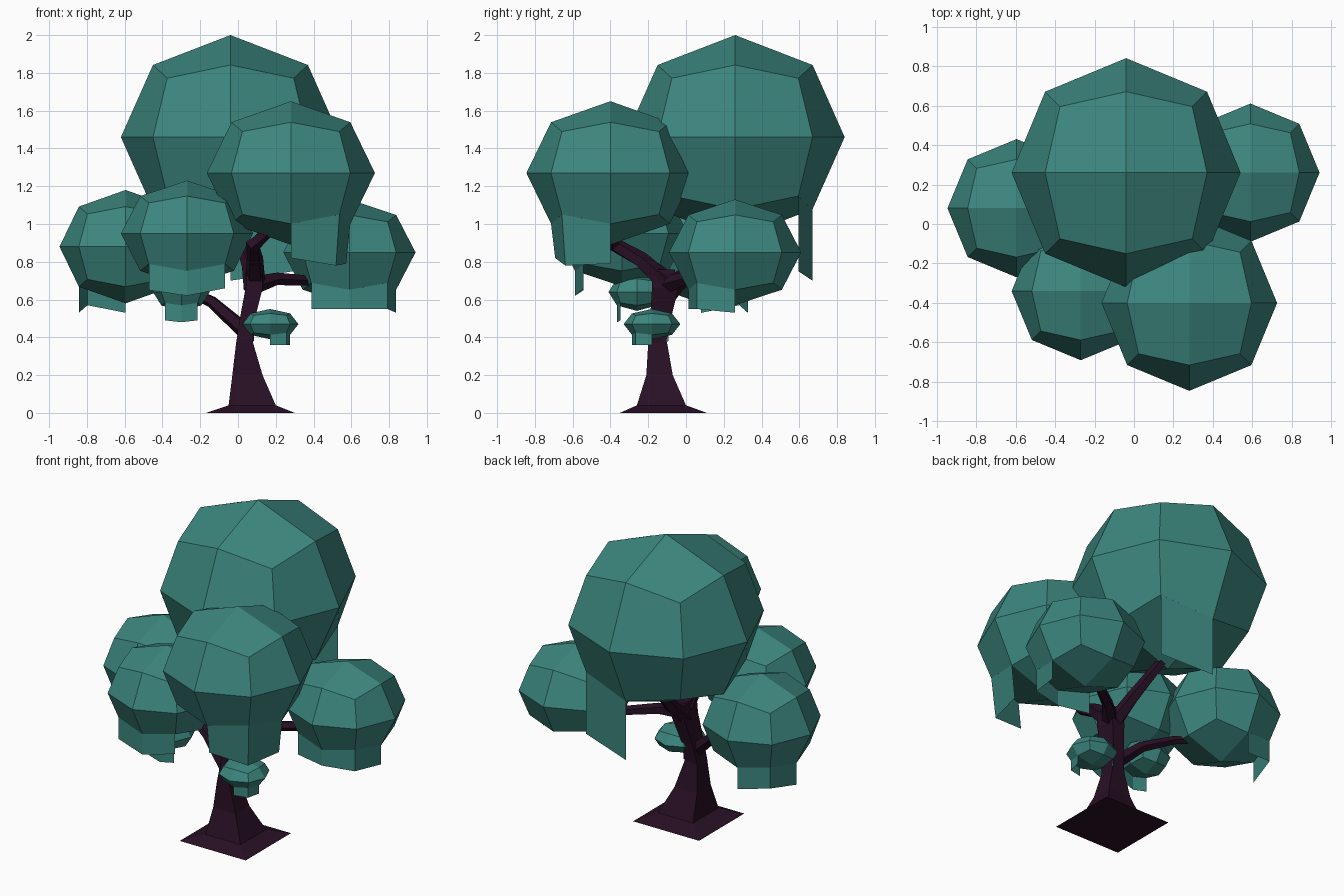
import bpy, bmesh, math
from mathutils import Vector

cube = bpy.data.objects.get("Cube")
if cube:
    bpy.data.objects.remove(cube, do_unlink=True)


def material(name, rgb):
    m = bpy.data.materials.new(name)
    m.use_nodes = True
    col = (*rgb, 1)
    m.diffuse_color = col
    m.node_tree.nodes["Principled BSDF"].inputs["Base Color"].default_value = col
    return m


leaf = material("teal leaves", (0.045, 0.24, 0.21))
bark = material("dark plum bark", (0.021, 0.005, 0.018))


def finish(bm, name, mat):
    mesh = bpy.data.meshes.new(name)
    bm.to_mesh(mesh)
    bm.free()
    mesh.materials.append(mat)
    obj = bpy.data.objects.new(name, mesh)
    bpy.context.collection.objects.link(obj)
    return obj


def ring_point(k):
    """Lower rim of a rounded cube: even k = edge middle, odd k = corner."""
    a = k * math.pi / 4
    flat, drop = (0.707, -0.707) if k % 2 == 0 else (0.816, -0.577)
    return Vector((math.cos(a) * flat, math.sin(a) * flat, drop))


def leaf_clump(name, centre, r, rz, curtains, taper=1.0):
    """Rounded cube of leaves with thin curtains hanging from its lower rim."""
    bm = bmesh.new()
    bmesh.ops.create_cube(bm, size=2)
    bmesh.ops.subdivide_edges(bm, edges=bm.edges[:], cuts=1, use_grid_fill=True)
    c, scale = Vector(centre), Vector((r, r, rz))
    for v in bm.verts:
        v.co = c + v.co.normalized() * scale
    bmesh.ops.recalc_face_normals(bm, faces=bm.faces[:])
    for start, bottoms in curtains:
        pairs = []
        for i, z in enumerate(bottoms):
            p = ring_point(start + i) * scale
            low = c + p * taper
            low.z = z
            pairs.append((bm.verts.new(c + p), bm.verts.new(low)))
        for (t0, b0), (t1, b1) in zip(pairs, pairs[1:]):
            bm.faces.new((t0, b0, b1, t1))
    finish(bm, name, leaf)


def skin(bm, rings):
    for a, b in zip(rings, rings[1:]):
        n = len(a)
        for i in range(n):
            bm.faces.new((a[i], a[(i + 1) % n], b[(i + 1) % n], b[i]))
    bm.faces.new(rings[0][::-1])
    bm.faces.new(rings[-1])
    bmesh.ops.recalc_face_normals(bm, faces=bm.faces[:])


def branch(name, path, sides=5):
    """Tapered limb through (x, y, z, radius) points."""
    bm = bmesh.new()
    pts = [Vector(p[:3]) for p in path]
    rings = []
    for i, p in enumerate(pts):
        d = pts[min(i + 1, len(pts) - 1)] - pts[max(i - 1, 0)]
        u = d.cross(Vector((0.3, 0.2, 1))).normalized()
        w = d.cross(u).normalized()
        rings.append([bm.verts.new(p + path[i][3] * (
            u * math.cos(t * math.tau / sides) + w * math.sin(t * math.tau / sides)))
            for t in range(sides)])
    skin(bm, rings)
    finish(bm, name, bark)


# Leaf clumps
leaf_clump("crown_leaves", (-0.04, 0.26, 1.46), 0.58, 0.54, [(1, (0.75, 0.70))])
leaf_clump("front_leaves", (0.28, -0.40, 1.27), 0.445, 0.38,
           [(6, (0.82, 0.78, 0.79))], 0.93)
leaf_clump("right_leaves", (-0.595, 0.08, 0.88), 0.35, 0.30, [(2, (0.53, 0.57, 0.53))])
leaf_clump("front_right_leaves", (-0.27, -0.34, 0.95), 0.35, 0.28,
           [(5, (0.65, 0.62, 0.66))])
leaf_clump("left_leaves", (0.59, 0.26, 0.85), 0.35, 0.28,
           [(5, (0.55, 0.55, 0.55, 0.53))])
leaf_clump("hanging_leaves", (-0.30, -0.26, 0.64), 0.15, 0.10,
           [(5, (0.49, 0.48, 0.49))])
leaf_clump("low_leaves", (0.17, -0.18, 0.47), 0.15, 0.08,
           [(6, (0.36, 0.36, 0.36)), (3, (0.38, 0.36))])

# Trunk: square sections (x min, x max, y min, y max, z) on a flared foot
sections = [(-0.17, 0.30, -0.35, 0.11, 0.0), (-0.05, 0.20, -0.26, 0.0, 0.04),
            (-0.03, 0.13, -0.21, -0.07, 0.20), (-0.01, 0.08, -0.20, -0.10, 0.37),
            (0.01, 0.09, -0.19, -0.08, 0.50), (0.04, 0.13, -0.18, -0.04, 0.66),
            (0.05, 0.13, -0.18, -0.06, 0.76)]
bm = bmesh.new()
skin(bm, [[bm.verts.new(v) for v in ((a, c, z), (b, c, z), (b, d, z), (a, d, z))]
          for a, b, c, d, z in sections])
finish(bm, "trunk", bark)

# Branches
branch("front_branch", [(0.09, -0.12, 0.70, 0.055), (0.09, -0.24, 0.81, 0.045),
                        (0.08, -0.38, 0.89, 0.04), (0.20, -0.40, 1.0, 0.03)])
branch("left_branch", [(0.09, -0.10, 0.68, 0.05), (0.20, 0.0, 0.71, 0.035),
                       (0.38, 0.14, 0.70, 0.028), (0.50, 0.22, 0.75, 0.02)])
branch("right_branch", [(0.03, -0.15, 0.44, 0.045), (-0.14, -0.10, 0.59, 0.033),
                        (-0.32, -0.03, 0.67, 0.026), (-0.50, 0.04, 0.71, 0.018)])
branch("back_branch", [(0.08, -0.10, 0.66, 0.05), (0.06, 0.06, 0.78, 0.04),
                       (0.0, 0.26, 0.96, 0.03)])
